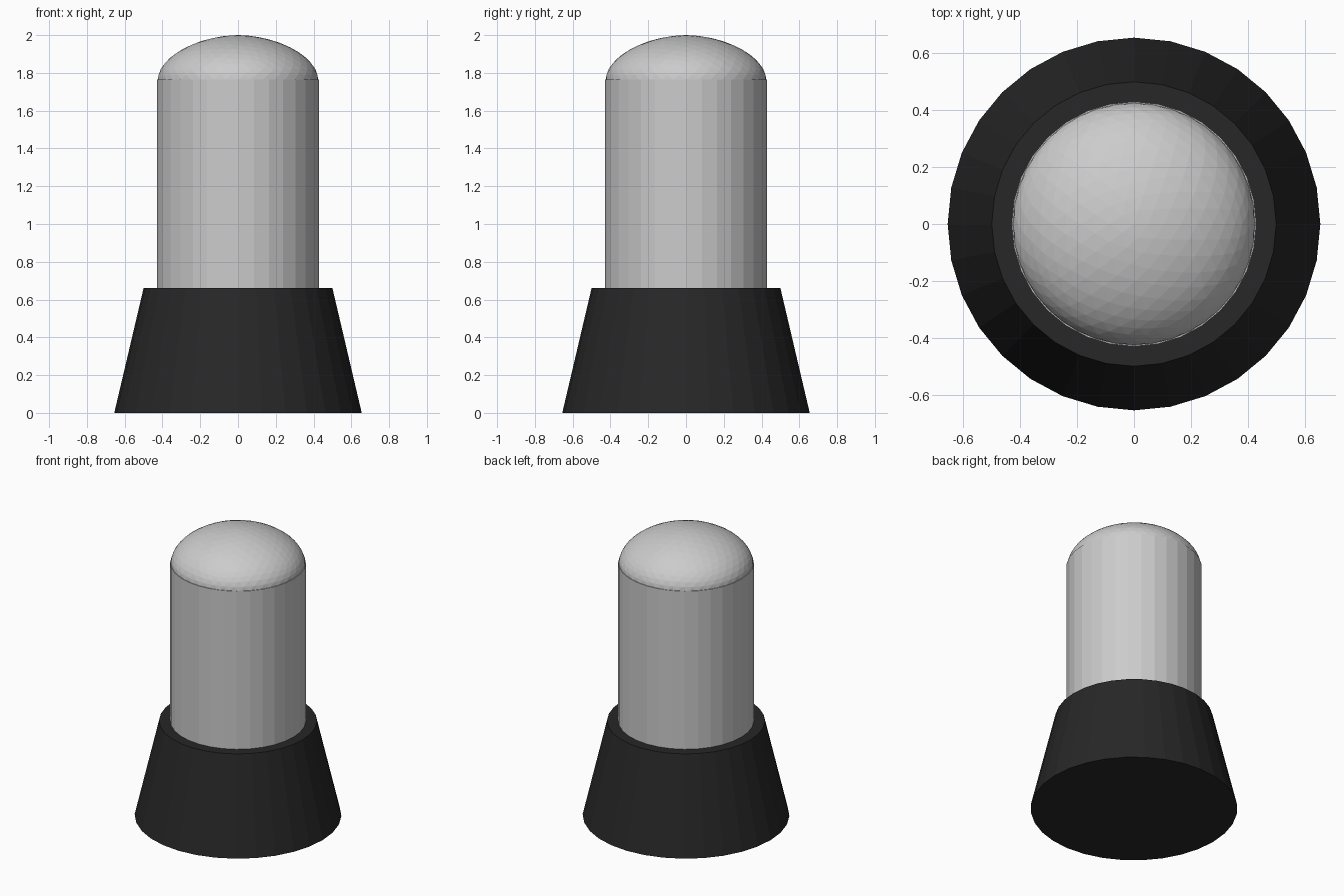
import bpy, bmesh

if "Cube" in bpy.data.objects:
    bpy.data.objects.remove(bpy.data.objects["Cube"])

SIDES = 32


def finish(name, bm):
    mesh = bpy.data.meshes.new(name)
    bm.to_mesh(mesh)
    bm.free()
    obj = bpy.data.objects.new(name, mesh)
    bpy.context.collection.objects.link(obj)
    return obj


def frustum(name, r_low, r_high, z_low, z_high):
    bm = bmesh.new()
    bmesh.ops.create_cone(bm, cap_ends=True, segments=SIDES, radius1=r_low,
                          radius2=r_high, depth=z_high - z_low)
    bmesh.ops.translate(bm, verts=bm.verts, vec=(0, 0, (z_low + z_high) / 2))
    return finish(name, bm)


# Dark tapered base
base = frustum("base", 0.655, 0.5, 0, 0.66)
dark = bpy.data.materials.new("dark")
dark.diffuse_color = (0.02, 0.02, 0.02, 1)
dark.use_nodes = True
dark.node_tree.nodes["Principled BSDF"].inputs["Base Color"].default_value = dark.diffuse_color
base.data.materials.append(dark)

# Grey upright body, seated in the base
frustum("body", 0.43, 0.43, 0.3, 1.765)

# Faceted dome: upper half of an icosphere, slightly pointed at the top
bm = bmesh.new()
bmesh.ops.create_icosphere(bm, subdivisions=4, radius=1)
bmesh.ops.bisect_plane(bm, geom=bm.verts[:] + bm.edges[:] + bm.faces[:],
                       plane_co=(0, 0, 0), plane_no=(0, 0, 1), clear_inner=True)
for v in bm.verts:
    r = min(v.co.xy.length, 1)
    height = max(0, 1 - r ** 1.85) ** (1 / 1.85) if v.co.z > 1e-4 else 0
    v.co = (v.co.x * 0.425, v.co.y * 0.425, 1.765 + 0.235 * height)
finish("dome", bm)
